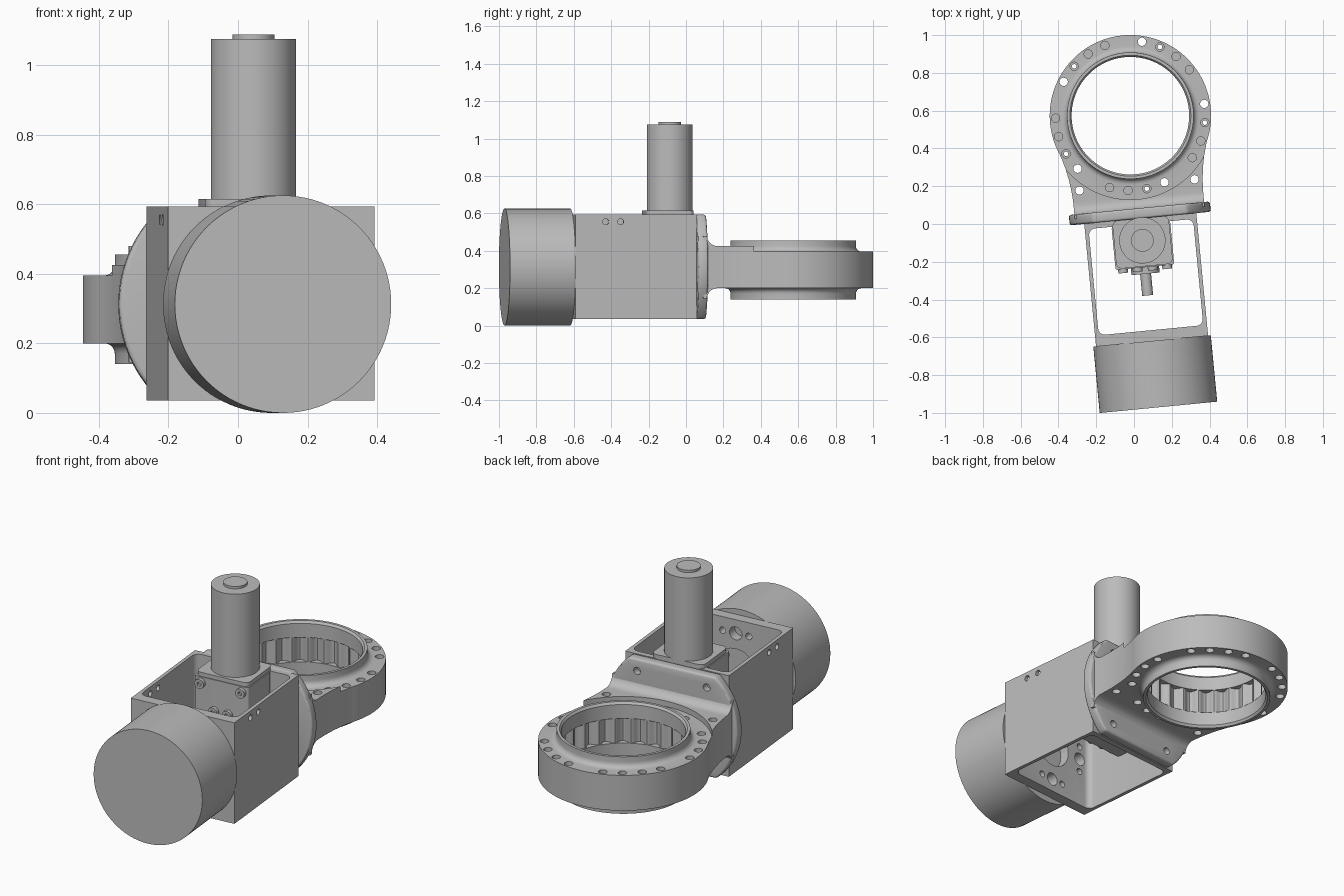
import bpy, bmesh
from math import sin, cos, pi, radians
from mathutils import Matrix, Vector

if "Cube" in bpy.data.objects:
    bpy.data.objects.remove(bpy.data.objects["Cube"])

grey = bpy.data.materials.new("machined_grey")
grey.use_nodes = True
grey.diffuse_color = (0.5, 0.5, 0.5, 1)
grey.node_tree.nodes["Principled BSDF"].inputs["Base Color"].default_value = grey.diffuse_color

AXIS_Z = 0.3125      # height of the main axis
RING_V = 0.576       # ring centre along the main axis
TURN = {"x": Matrix.Rotation(pi / 2, 4, "Y"), "y": Matrix.Rotation(pi / 2, 4, "X"), "z": Matrix()}
parts = []


def emit(name, bm, keep=True):
    bmesh.ops.recalc_face_normals(bm, faces=bm.faces)
    mesh = bpy.data.meshes.new(name)
    bm.to_mesh(mesh)
    bm.free()
    mesh.materials.append(grey)
    ob = bpy.data.objects.new(name, mesh)
    bpy.context.collection.objects.link(ob)
    ob.hide_render = not keep
    if keep:
        parts.append(ob)
    return ob


def rods(name, items, axis, keep=False, seg=24):
    """One mesh of cylinders, each given as centre, radius, length."""
    bm = bmesh.new()
    for centre, r, length in items:
        bmesh.ops.create_cone(bm, cap_ends=True, segments=seg, radius1=r, radius2=r, depth=length,
                              matrix=Matrix.Translation(centre) @ TURN[axis])
    return emit(name, bm, keep)


def block(name, lo, hi, bevel=0, axis="z", keep=True):
    """Box with the edges along one axis rounded."""
    bm = bmesh.new()
    lo, hi = Vector(lo), Vector(hi)
    bmesh.ops.create_cube(bm, size=1, matrix=Matrix.Translation((lo + hi) / 2) @ Matrix.Diagonal((*(hi - lo), 1)))
    if bevel:
        i = "xyz".index(axis)
        along = [e for e in bm.edges if abs(e.verts[0].co[i] - e.verts[1].co[i]) > 1e-4]
        bmesh.ops.bevel(bm, geom=along, offset=bevel, segments=6, profile=0.5, affect="EDGES")
    return emit(name, bm, keep)


def prism(name, points, lo, hi, place, keep=True):
    bm = bmesh.new()
    ends = [[bm.verts.new(place(a, b, c)) for a, b in points] for c in (lo, hi)]
    for loop in ends:
        bm.faces.new(loop)
    n = len(points)
    for i in range(n):
        j = (i + 1) % n
        bm.faces.new((ends[0][i], ends[0][j], ends[1][j], ends[1][i]))
    return emit(name, bm, keep)


def combine(ob, tool, operation="DIFFERENCE"):
    mod = ob.modifiers.new("cut", "BOOLEAN")
    mod.object, mod.operation, mod.solver = tool, operation, "EXACT"
    bpy.context.view_layer.objects.active = ob
    bpy.ops.object.modifier_apply(modifier=mod.name)
    bpy.data.objects.remove(tool)


# Drive drum at the front
rods("drive_drum", [((0, -0.7985, AXIS_Z), 0.3125, 0.353)], "y", True, 96)

# Open frame housing, hollow from top to bottom
frame = block("frame_housing", (-0.298, -0.623, 0.035), (0.298, 0.03, 0.593))
combine(frame, block("cavity", (-0.278, -0.565, -0.1), (0.278, 0, 0.8), 0.035, keep=False))
combine(frame, rods("side_holes", [((0, v, 0.555), 0.016, 1) for v in (-0.46, -0.38)], "x"))
bores = [((0, -0.585, AXIS_Z), 0.12, 0.07)]
for q in range(4):
    a = q * pi / 2
    out, side = Vector((cos(a), 0, sin(a))), Vector((-sin(a), 0, cos(a)))
    hub = out * 0.205 + Vector((0, -0.585, AXIS_Z))
    bores += [(hub, 0.036, 0.07), (hub + side * 0.075, 0.018, 0.07), (hub - side * 0.075, 0.018, 0.07)]
combine(frame, rods("bearing_holes", bores, "y"))

# Gearbox, motor, output shaft and screws
block("gearbox", (-0.156, -0.23, 0.17), (0.156, 0.0, 0.593), 0.012)
block("gearbox_lid", (-0.15, -0.225, 0.585), (0.15, 0.03, 0.615), 0.03)
rods("motor", [((0, -0.087, 0.84), 0.1225, 0.47)], "z", True, 64)
rods("motor_cap", [((0, -0.087, 1.076), 0.06, 0.024)], "z", True, 48)
rods("output_hub", [((0, -0.24, AXIS_Z), 0.075, 0.05)], "y", True, 48)
rods("output_shaft", [((0, -0.305, AXIS_Z), 0.029, 0.15)], "y", True, 32)
spots = [(s * 0.117, z) for s in (-1, 1) for z in (0.56, 0.21)] + [(s * 0.04, z) for s in (-1, 1) for z in (0.42, 0.205)]
screws = rods("gearbox_screws", [((u, -0.235, z), 0.026, 0.03) for u, z in spots], "y", True)
combine(screws, rods("sockets", [((u, -0.25, z), 0.012, 0.03) for u, z in spots], "y", seg=6))

# Round flange trimmed flat above and below
flange = rods("flange", [((0, 0.0565, AXIS_Z), 0.375, 0.055)], "y", True, 96)
combine(flange, block("trim", (-0.5, -0.1, 0.035), (0.5, 0.2, 0.593), keep=False), "INTERSECT")
bevel = flange.modifiers.new("soft_edge", "BEVEL")
bevel.width, bevel.segments = 0.012, 3
bpy.context.view_layer.objects.active = flange
bpy.ops.object.modifier_apply(modifier=bevel.name)
combine(flange, rods("flange_holes", [((s * 0.2, 0.07, AXIS_Z + t * 0.215), 0.02, 0.05)
                                      for s in (-1, 1) for t in (-1, 1)], "y"))

# Bracket arm: filleted side profile limited by a flared plan
R = 0.055
curve = [(0.08 + R - R * cos(i * pi / 16), 0.1125 + R - R * sin(i * pi / 16)) for i in range(9)]
upper = [(0.06, 0.1125 + R)] + curve + [(0.46, 0.1125)]
side = [(v, AXIS_Z + h) for v, h in upper] + [(v, AXIS_Z - h) for v, h in reversed(upper)]
arm = prism("bracket_arm", side, -0.5, 0.5, lambda a, b, c: (c, a, b))
half = [(0.345, 0.05), (0.345, 0.15), (0.349, 0.21), (0.357, 0.27), (0.369, 0.33), (0.386, 0.39), (0.407, 0.447)]
plan = half + [(-u, v) for u, v in reversed(half)]
combine(arm, prism("plan", plan, 0, 0.7, lambda a, b, c: (a, b, c), keep=False), "INTERSECT")
combine(arm, rods("ring_space", [((0, RING_V, 0.3), 0.42, 0.6)], "z", seg=128))
combine(arm, rods("ring_step", [((0, RING_V, 0.495), 0.444, 0.2)], "z", seg=128))
combine(arm, rods("arm_holes", [((s * 0.306, 0.208, 0.3), 0.022, 0.5) for s in (-1, 1)], "z"))

# Ring, turned from a section whose inner band is scalloped
MID, F = 0.2975, 0.03
fillet = [(0.335 + F - F * sin(i * pi / 10), 0.0975 + F - F * cos(i * pi / 10)) for i in range(6)]
top = [(0.427, 0.0975)] + fillet + [(0.335, 0.1575), (0.32, 0.1575), (0.311, 0.145), (0.311, 0.068)]
section = [(r, MID + h, 0) for r, h in top] + [(0.328, MID + 0.068, 0.015), (0.328, MID - 0.068, 0.015)]
section += [(r, MID - h, 0) for r, h in reversed(top)]
bm = bmesh.new()
SEG = 240
rows = []
for i in range(SEG):
    a = 2 * pi * i / SEG
    rows.append([bm.verts.new(((r + w * cos(24 * a)) * cos(a), RING_V + (r + w * cos(24 * a)) * sin(a), z))
                 for r, z, w in section])
for i in range(SEG):
    p, q = rows[i], rows[(i + 1) % SEG]
    for j in range(len(section)):
        k = (j + 1) % len(section)
        bm.faces.new((p[j], p[k], q[k], q[j]))
ring = emit("bearing_ring", bm)

# Ring holes in five groups of four: through, counterbored and blind
wide, narrow = [], []
for k in range(25):
    a = radians(90 - 14.4 * k)
    x, y = 0.396 * cos(a), RING_V + 0.396 * sin(a)
    if k % 5 == 1:
        wide.append(((x, y, MID), 0.022, 0.4))
    elif k % 5:
        wide += [((x, y, MID + s * 0.1), 0.022, 0.07) for s in (-1, 1)]
    if k % 5 == 2:
        narrow.append(((x, y, MID), 0.012, 0.4))
combine(ring, rods("wide_holes", wide, "z"))
combine(ring, rods("narrow_holes", narrow, "z"))

# Smooth the round faces and swing the whole assembly into place
swing = Matrix.Translation((0.036, 0, 0)) @ Matrix.Rotation(radians(5.5), 4, "Z")
bpy.ops.object.select_all(action="DESELECT")
for ob in parts:
    ob.matrix_world = swing @ ob.matrix_world
    ob.select_set(True)
bpy.context.view_layer.objects.active = parts[0]
bpy.ops.object.shade_smooth_by_angle(angle=radians(30))
